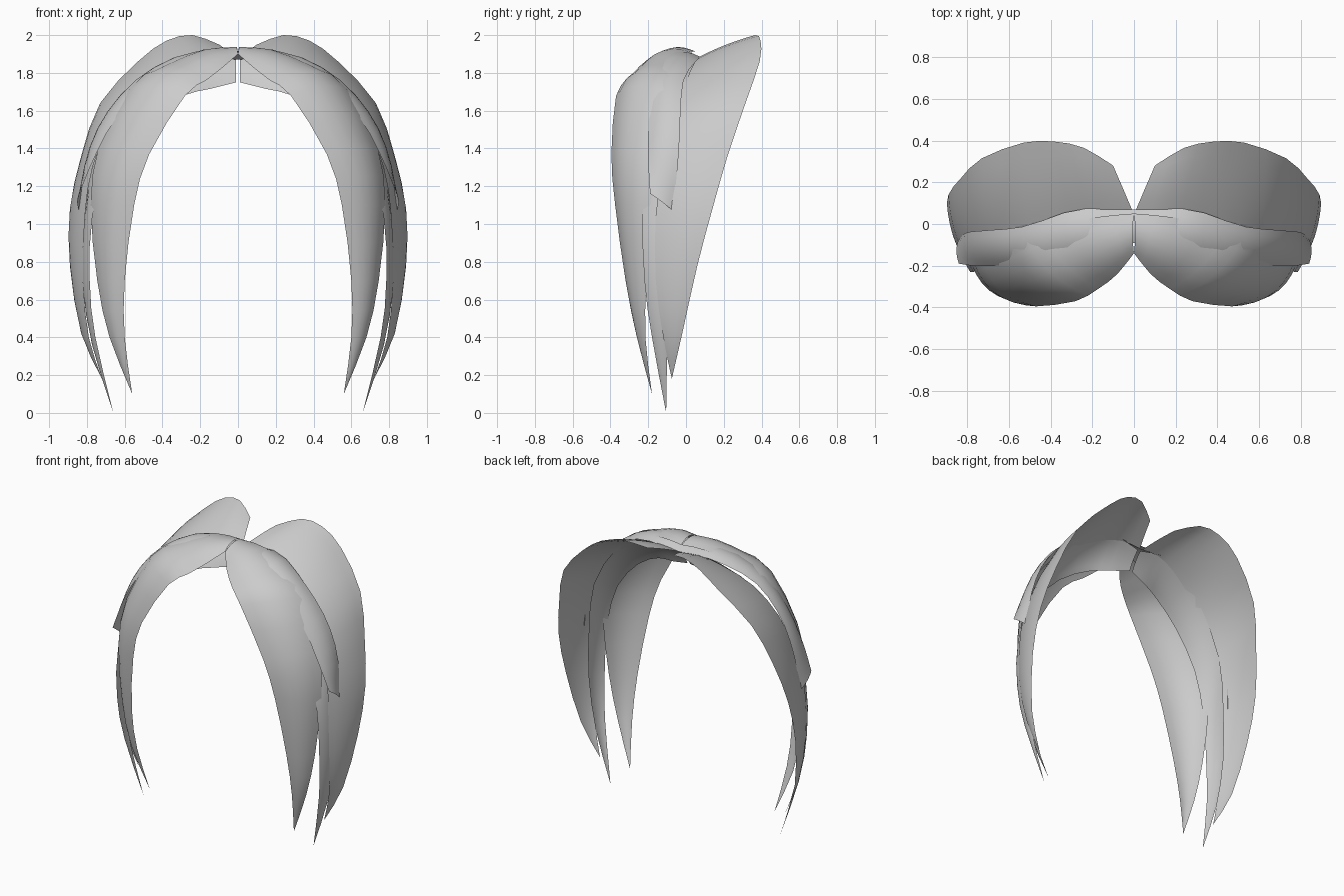
import bpy, bmesh
from mathutils import Vector

if "Cube" in bpy.data.objects:
    bpy.data.objects.remove(bpy.data.objects["Cube"])

CENTRE = Vector((0, 0, 0.95))


def spline(points, t):
    """Catmull-Rom position along a rail, t in 0..1."""
    n = len(points) - 1
    i = min(int(t * n), n - 1)
    u = t * n - i
    p1, p2 = Vector(points[i]), Vector(points[i + 1])
    p0 = Vector(points[i - 1]) if i > 0 else p1 * 2 - p2
    p3 = Vector(points[i + 2]) if i + 2 <= n else p2 * 2 - p1
    return 0.5 * (2 * p1 + (p2 - p0) * u + (2 * p0 - 5 * p1 + 4 * p2 - p3) * u ** 2
                  + (3 * p1 - p0 - 3 * p2 + p3) * u ** 3)


def lock(name, edge_a, edge_b, bulge, rows=16, cols=6):
    """Sheet lofted between two rails, arched outwards, mirrored across x."""
    bm = bmesh.new()
    grid = []
    for r in range(rows + 1):
        t = r / rows
        a, b = spline(edge_a, t), spline(edge_b, t)
        t0, t1 = max(t - 0.05, 0), min(t + 0.05, 1)
        along = (spline(edge_a, t1) + spline(edge_b, t1)
                 - spline(edge_a, t0) - spline(edge_b, t0))
        out = along.cross(b - a).normalized()
        if out.dot((a + b) / 2 - CENTRE) < 0:
            out = -out
        h = (bulge[0] + (bulge[1] - bulge[0]) * t) * (b - a).length
        grid.append([bm.verts.new(a.lerp(b, s) + out * h * 4 * s * (1 - s))
                     for s in (c / cols for c in range(cols + 1))])
    for r in range(rows):
        for c in range(cols):
            bm.faces.new((grid[r][c], grid[r][c + 1], grid[r + 1][c + 1], grid[r + 1][c]))
    bmesh.ops.remove_doubles(bm, verts=bm.verts, dist=0.0005)
    bmesh.ops.recalc_face_normals(bm, faces=bm.faces)
    # make the sheet face outwards
    if sum(f.normal.dot(f.calc_center_median() - CENTRE) for f in bm.faces) < 0:
        bmesh.ops.reverse_faces(bm, faces=bm.faces)
    for f in bm.faces:
        f.smooth = True
    mesh = bpy.data.meshes.new(name)
    bm.to_mesh(mesh)
    bm.free()
    obj = bpy.data.objects.new(name, mesh)
    bpy.context.collection.objects.link(obj)
    obj.modifiers.new("Mirror", 'MIRROR')
    return obj


# Front lock: sweeps from the parting around the face
lock("front_lock",
     [(.0, -.14, 1.9), (.08, -.24, 1.83), (.17, -.31, 1.76), (.28, -.37, 1.68),
      (.47, -.395, 1.37), (.55, -.375, 1.1), (.6, -.32, .7), (.6, -.26, .4), (.56, -.18, .1)],
     [(.0, .05, 1.91), (.2, .03, 1.91), (.45, -.03, 1.81), (.6, -.08, 1.7),
      (.74, -.15, 1.4), (.78, -.19, 1.1), (.745, -.21, .7), (.68, -.215, .4), (.56, -.18, .1)],
     (.17, .15))

# Middle lock: inner lip at the forehead, then the longest strand
lock("middle_lock",
     [(.01, -.03, 1.75), (.15, -.06, 1.715), (.29, -.11, 1.68), (.48, -.16, 1.57),
      (.67, -.2, 1.35), (.77, -.23, 1.05), (.785, -.22, .7), (.755, -.18, .4), (.66, -.105, .0)],
     [(.01, .05, 1.87), (.15, .06, 1.89), (.3, .05, 1.86), (.55, -.01, 1.71),
      (.75, -.05, 1.4), (.81, -.08, 1.05), (.825, -.1, .7), (.77, -.1, .35), (.66, -.105, .0)],
     (.05, .1))

# Back lock: broad sheet flaring behind the crown
lock("back_lock",
     [(.01, .07, 1.87), (.15, .06, 1.88), (.3, .03, 1.84), (.5, -.03, 1.73), (.67, -.07, 1.55),
      (.77, -.12, 1.3), (.81, -.16, 1.05), (.82, -.16, .7), (.79, -.12, .4), (.72, -.075, .18)],
     [(.1, .28, 1.95), (.24, .365, 2.0), (.38, .395, 1.97), (.53, .39, 1.86), (.73, .315, 1.64),
      (.83, .22, 1.36), (.89, .14, 1.08), (.89, .06, .78), (.83, -.02, .42), (.72, -.075, .18)],
     (.02, .07), rows=18)

# Side cover: short outer layer with a square end
lock("side_cover",
     [(.0, -.09, 1.9), (.25, -.14, 1.87), (.48, -.19, 1.75), (.66, -.2, 1.54),
      (.77, -.2, 1.33), (.84, -.19, 1.16)],
     [(.0, .07, 1.87), (.27, .07, 1.88), (.52, -.01, 1.77), (.7, -.03, 1.58),
      (.8, -.04, 1.35), (.84, -.07, 1.07)],
     (.16, .08), rows=12, cols=6)
